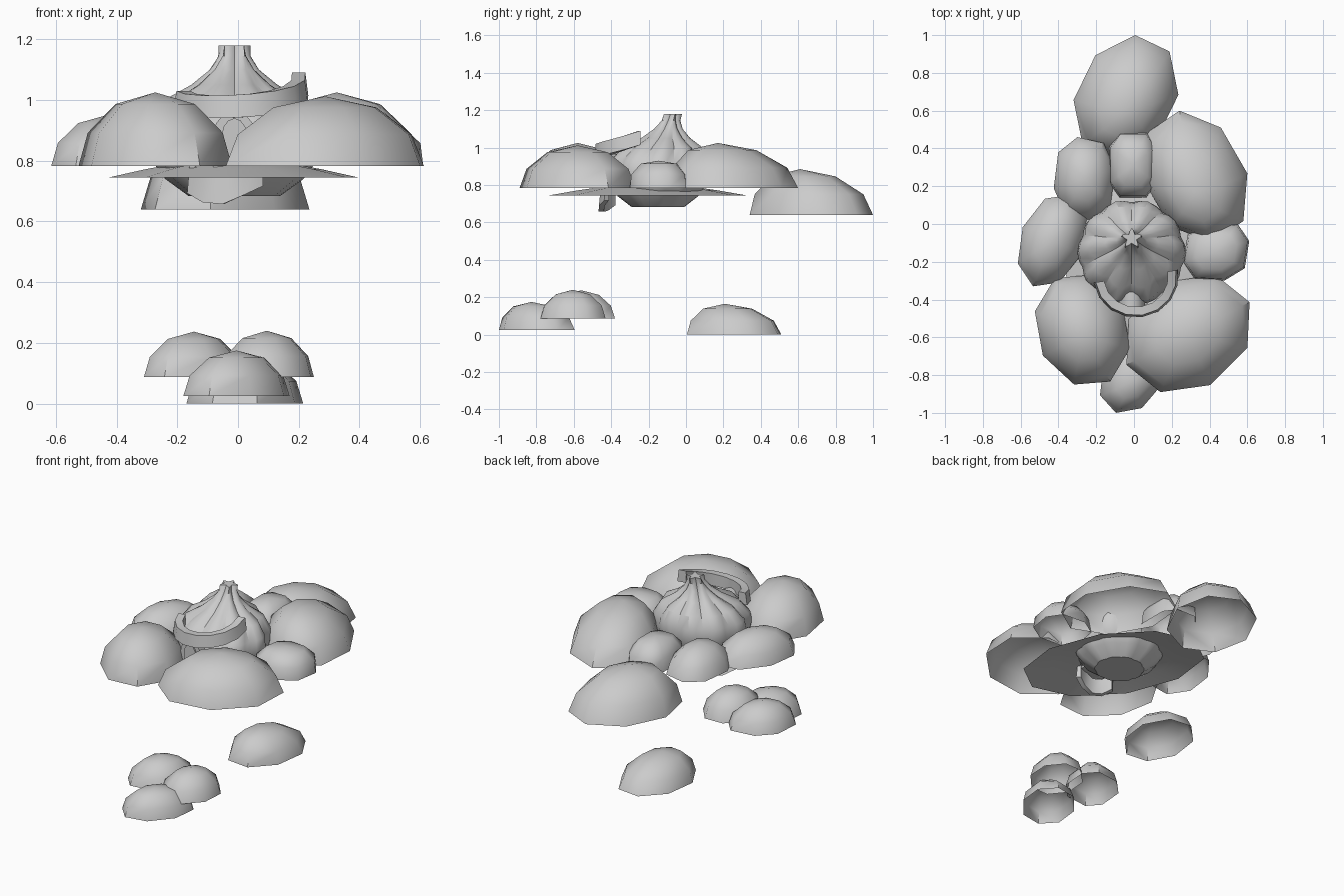
import bpy, bmesh, math
from math import sin, cos, pi, radians, copysign

if "Cube" in bpy.data.objects:
    bpy.data.objects.remove(bpy.data.objects["Cube"])

grey = bpy.data.materials.new("light grey")
grey.diffuse_color = (0.6, 0.6, 0.6, 1)
grey.use_nodes = True
grey.node_tree.nodes["Principled BSDF"].inputs["Base Color"].default_value = grey.diffuse_color


def finish(name, bm, angle=50):
    bmesh.ops.recalc_face_normals(bm, faces=bm.faces)
    mesh = bpy.data.meshes.new(name)
    bm.to_mesh(mesh)
    bm.free()
    mesh.materials.append(grey)
    ob = bpy.data.objects.new(name, mesh)
    bpy.context.collection.objects.link(ob)
    bpy.ops.object.select_all(action='DESELECT')
    ob.select_set(True)
    bpy.context.view_layer.objects.active = ob
    bpy.ops.object.shade_smooth_by_angle(angle=radians(angle))
    return ob


def skin(bm, rings):
    """Join consecutive closed rings of points with quads."""
    rows = [[bm.verts.new(p) for p in ring] for ring in rings]
    n = len(rows[0])
    for a, b in zip(rows, rows[1:]):
        for i in range(n):
            j = (i + 1) % n
            bm.faces.new((a[i], a[j], b[j], b[i]))
    return rows


ROUND = ((1, 0), (.88, .45), (.52, .84))
FULL = ((1, 0), (.95, .5), (.62, .89))


def dome(name, x0, x1, y0, y1, z0, z1, turn=0, skew=0, lean=0, box=1, levels=ROUND, sides=8):
    """Open-bottomed low-poly half ellipsoid filling the given bounds."""
    ang = [radians(turn) + 2 * pi * i / sides for i in range(sides)]
    sq = lambda v: copysign(abs(v) ** box, v)
    xs = [sq(cos(a)) for a in ang]
    ys = [sq(sin(a)) + skew * cos(a) for a in ang]
    fit = lambda v, vs, lo, hi: lo + (v - min(vs)) / (max(vs) - min(vs)) * (hi - lo)
    base = [(fit(x, xs, x0, x1), fit(y, ys, y0, y1)) for x, y in zip(xs, ys)]
    cx, cy = (x0 + x1) / 2, (y0 + y1) / 2
    bm = bmesh.new()
    rows = skin(bm, [[(cx + (x - cx) * r, cy + (y - cy) * r + lean * h * h, z0 + (z1 - z0) * h)
                      for x, y in base] for r, h in levels])
    apex = bm.verts.new((cx, cy + lean, z1))
    top = rows[-1]
    for i in range(sides):
        bm.faces.new((top[i], top[(i + 1) % sides], apex))
    return finish(name, bm)


# Cloud puffs: x range, y range, z range, turn, skew, lean, boxiness, levels
puffs = {
    "cloud_front_left": (-.525, -.02, -.85, -.27, .783, 1.025, -10, -.15, -.02),
    "cloud_front_right": (-.04, .612, -.89, -.27, .783, 1.012, 20, .2, 0),
    "cloud_back_right": (.05, .60, -.10, .60, .783, 1.025, 17, -.25, -.08),
    "cloud_left": (-.615, -.25, -.33, .155, .783, .95, 12, .3, 0),
    "cloud_back_left": (-.425, -.10, .02, .46, .783, .945, 10, 0, 0, .85),
    "cloud_back_small": (-.13, .12, .14, .485, .783, .945, 22, 0, 0, .65, FULL),
    "cloud_right_small": (.26, .61, -.30, .01, .783, .93, 10, .1, 0, .8, FULL),
    "cloud_back_large": (-.32, .235, .34, 1.0, .64, .885, -10, .22, -.06),
    "cloud_low_front": (-.18, .17, -1.0, -.595, .025, .175, 15, .3, -.03),
    "cloud_low_left": (-.31, .02, -.74, -.38, .087, .237, 15, .25, 0, .8),
    "cloud_low_right": (-.06, .25, -.78, -.43, .087, .24, 18, .1, 0),
    "cloud_low_back": (-.17, .215, .005, .51, 0, .165, 12, .1, -.05),
}
for name, bounds in puffs.items():
    dome(name, *bounds)

# Shallow disc carrying the clouds
dome("base_disc", -.425, .395, -.73, .32, .745, .80, 10, -.4, sides=10,
     levels=((1, 0), (.7, .5), (.4, .9)))

# Ribbed bulb body with a pinched neck and a five-pointed star tip
LOBES, SEG = 10, 4
profile = [(.15, .683), (.228, .74), (.272, .80), (.288, .865), (.282, .93), (.235, 1.0),
           (.15, 1.05), (.092, 1.10), (.062, 1.145), (.058, 1.18)]
bm = bmesh.new()
rings = []
for r, z in profile:
    t = max(0, min(1, (z - .9) / .28))
    cy = -.15 + .075 * t
    rib, star = .05 + .45 * t * (1 - t), .5 * t ** 3
    ring = []
    for i in range(LOBES * SEG):
        a = 2 * pi * i / (LOBES * SEG)
        rr = r * (1 - rib * (1 - abs(sin(LOBES / 2 * a))) - star * abs(sin(2.5 * a)))
        ring.append((-.012 + rr * cos(a + pi / 2), cy + .97 * rr * sin(a + pi / 2), z))
    rings.append(ring)
rows = skin(bm, rings)
bm.faces.new(rows[0])
bm.faces.new(rows[-1])
finish("bulb_body", bm, 30)


def band(name, cx, cy, rx, ry, start, end, steps, zfun, height, thick):
    """Curved upright strip following an arc, closed on all sides."""
    bm = bmesh.new()
    sections = []
    for i in range(steps + 1):
        t = i / steps
        a = radians(start + (end - start) * t)
        lo = zfun(t)
        p = lambda k, z: (cx + (rx - k) * cos(a), cy + (ry - k) * sin(a), z)
        sections.append([p(0, lo), p(.01, lo + height), p(thick, lo + height), p(thick, lo)])
    rows = skin(bm, sections)
    bm.faces.new(rows[0])
    bm.faces.new(rows[-1])
    return finish(name, bm, 40)


# Drooping awning wrapped round the front of the bulb
band("awning", .01, -.28, .225, .215, 188, 370, 8,
     lambda t: .915 + .06 * t + .16 * (t - .5) ** 2, .075, .055)
# Curved strip hanging under the disc
band("lower_strip", -.02, -.29, .18, .18, 215, 305, 4,
     lambda t: .645 + .06 * abs(2 * t - .8), .1, .03)

# Arched porch: hood and rounded door
for name, w, h, y0, y1 in (("porch_hood", .07, .085, -.46, -.36), ("porch_door", .042, .06, -.468, -.44)):
    bm = bmesh.new()
    outline = [(w, -.10)] + [(w * cos(a * pi / 6), h * sin(a * pi / 6)) for a in range(7)] + [(-w, -.10)]
    rows = skin(bm, [[(-.012 + x, y, .88 + z) for x, z in outline] for y in (y0, y1)])
    bm.faces.new(rows[0])
    bm.faces.new(rows[1])
    finish(name, bm, 40)
